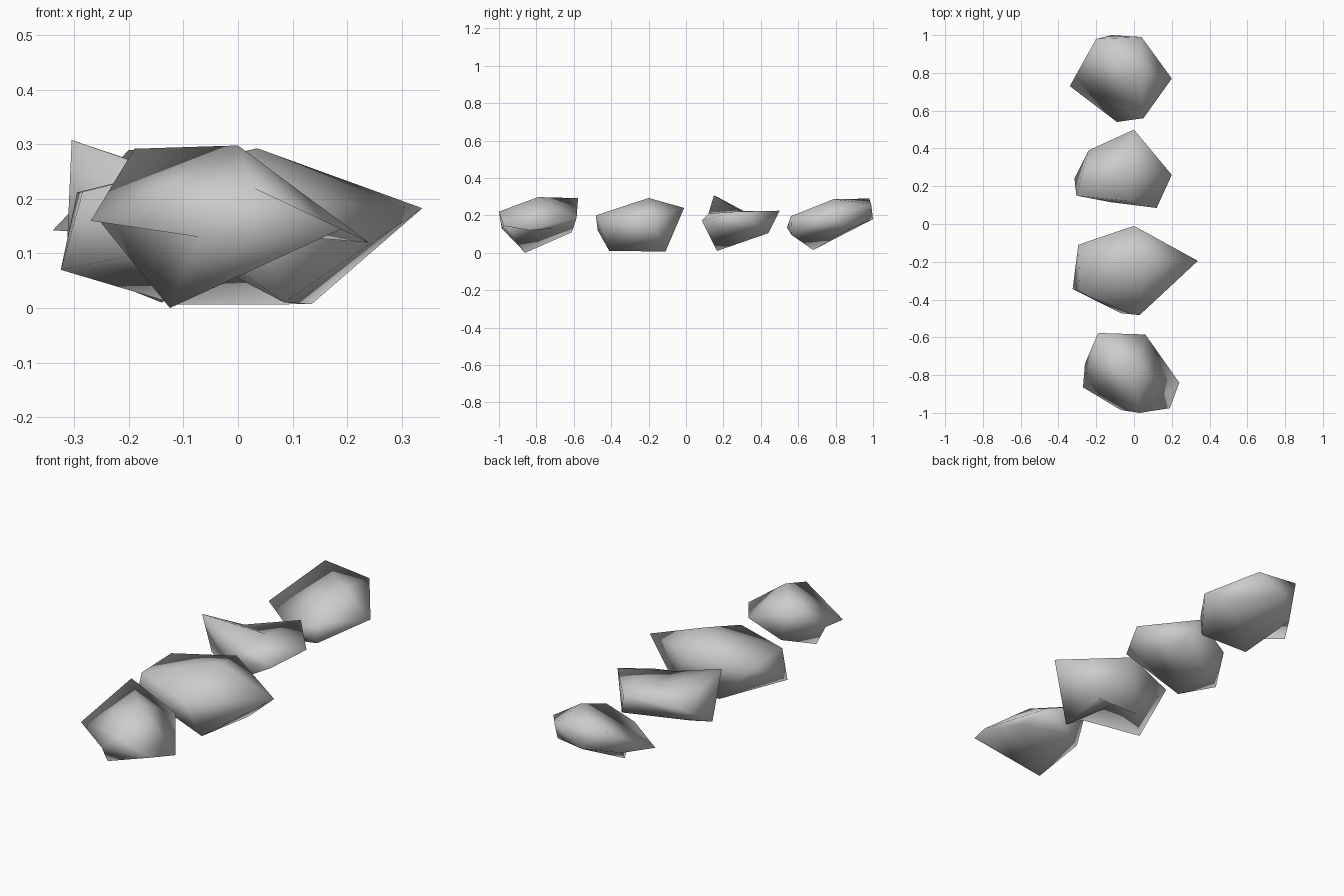
import bpy, bmesh

# Each boulder is a 12-point icosphere pulled into shape.
# Point order: bottom, lower ring (5), upper ring (5), top.


def boulder(name, points):
    bm = bmesh.new()
    bmesh.ops.create_icosphere(bm, subdivisions=1, radius=1)
    for vert, co in zip(bm.verts, points):
        vert.co = co
    mesh = bpy.data.meshes.new(name)
    bm.to_mesh(mesh)
    bm.free()
    for face in mesh.polygons:
        face.use_smooth = True
    obj = bpy.data.objects.new(name, mesh)
    bpy.context.collection.objects.link(obj)
    return obj


# Front boulder
boulder("front_boulder", [
    (-.125, -.86, 0),
    (.19, -.975, .145), (-.07, -.985, .13), (-.26, -.74, .167), (-.104, -.61, .11), (.12, -.71, .13),
    (.03, -1.0, .22), (-.27, -.865, .16), (-.19, -.577, .292), (.06, -.585, .186), (.24, -.84, .12),
    (0, -.79, .298)])

# Second boulder, hollow underneath
boulder("middle_front_boulder", [
    (-.03, -.2, .07),
    (.085, -.41, .01), (-.07, -.472, .12), (-.325, -.345, .07), (-.11, -.11, .006), (.135, -.11, .007),
    (.03, -.482, .2), (-.285, -.36, .213), (-.295, -.11, .212), (0, -.01, .24), (.338, -.195, .183),
    (.035, -.2, .293)])

# Third boulder, dished on top
boulder("middle_back_boulder", [
    (-.14, .165, .01),
    (.12, .085, .172), (-.12, .115, .15), (-.315, .24, .08), (-.22, .31, .09), (.05, .44, .105),
    (-.02, .12, .21), (-.305, .15, .308), (-.24, .39, .18), (0, .5, .225), (.2, .26, .22),
    (-.05, .29, .222)])

# Back boulder
boulder("back_boulder", [
    (-.135, .68, .015),
    (.045, .565, .095), (-.09, .54, .135), (-.25, .87, .145), (-.12, 1.0, .18), (.1, .88, .13),
    (.05, .56, .195), (-.34, .73, .142), (-.2, .98, .29), (.04, .99, .26), (.2, .77, .178),
    (.035, .79, .287)])
